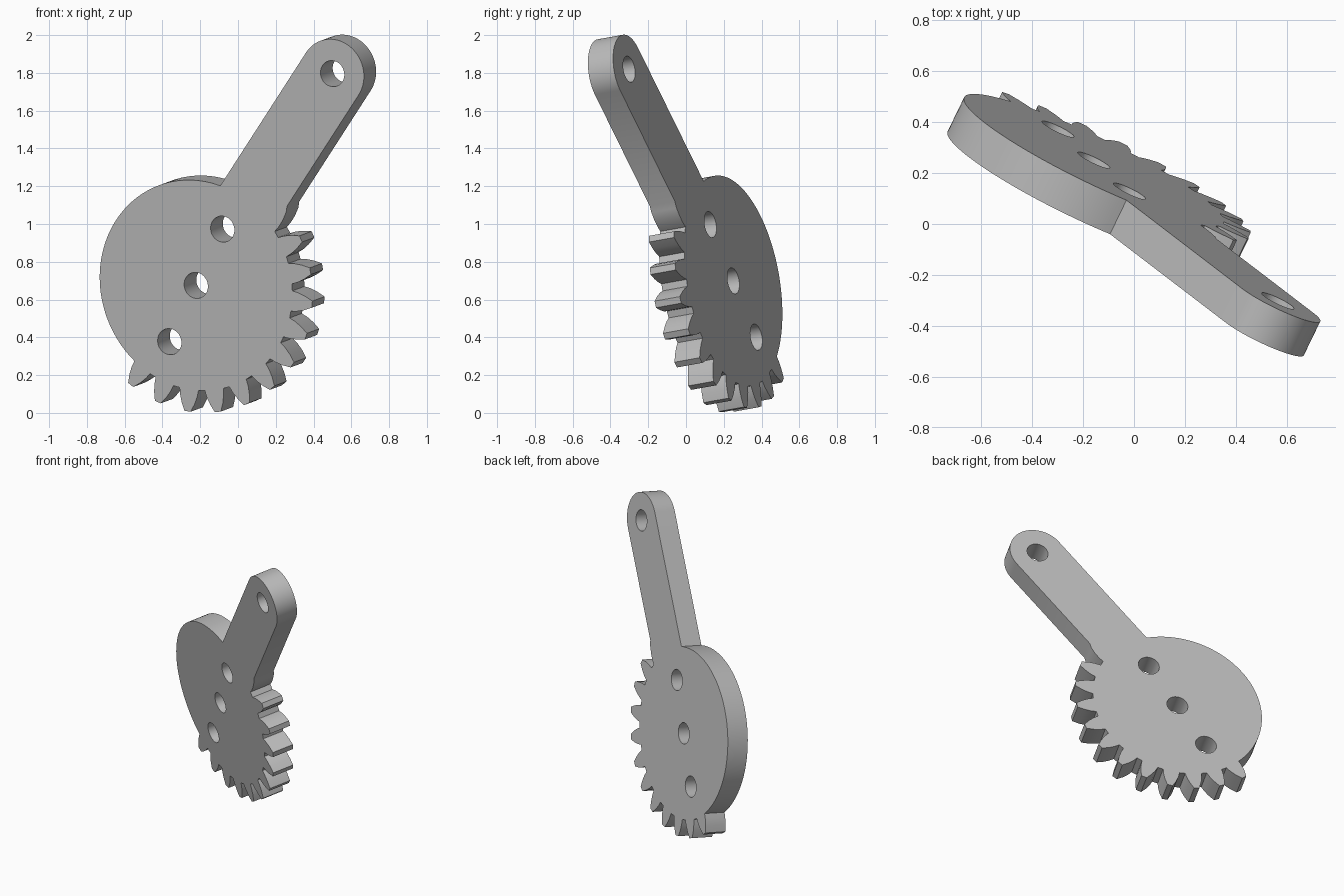
import bpy, bmesh, math
from mathutils import Matrix, Vector

cube = bpy.data.objects.get("Cube")
if cube:
    bpy.data.objects.remove(cube, do_unlink=True)

# Main dimensions
THICK = 0.15
BODY_R = 0.565
ARM_ANGLE = 51.9
ARM_LEN = 1.443
ARM_R = 0.185
HOLE_R = 0.07
FIRST_TOOTH, TOOTH_STEP, TEETH = 231.4, 15, 11
# Tooth flank: (radius, half angle in degrees), root to tip
FLANK = [(BODY_R, 5.6), (0.60, 4.8), (0.64, 3.4), (0.683, 1.5)]


def polar(r, deg, centre=(0, 0)):
    a = math.radians(deg)
    return (centre[0] + r * math.cos(a), centre[1] + r * math.sin(a))


def arc(r, start, end, steps, centre=(0, 0)):
    return [polar(r, start + (end - start) * i / steps, centre) for i in range(steps + 1)]


def tooth_side(angle, side):
    return [polar(r, angle + side * half) for r, half in FLANK]


arm_end = polar(ARM_LEN, ARM_ANGLE)

# Plain round side of the body, starting at the arm's inner corner
corner = ARM_ANGLE + math.degrees(math.asin(ARM_R / BODY_R))
outline = arc(BODY_R, corner, FIRST_TOOTH - FLANK[0][1] - 0.3, 60)

# Gear teeth
for i in range(TEETH):
    angle = FIRST_TOOTH + i * TOOTH_STEP
    outline += tooth_side(angle, -1) + tooth_side(angle, 1)[::-1]

# Half tooth that runs into the arm
outline += tooth_side(FIRST_TOOTH + TEETH * TOOTH_STEP, -1)
arm_side = math.degrees(math.asin(ARM_R / 0.71))
outline.append(polar(0.71, ARM_ANGLE - arm_side))

# Rounded arm end
outline += arc(ARM_R, ARM_ANGLE - 90, ARM_ANGLE + 90, 40, arm_end)

# Round holes: one in the arm, three in a row across the body
hole_centres = [arm_end, (0, 0), polar(0.351, 59.3), polar(0.351, 239.3)]
loops = [outline] + [arc(HOLE_R, 0, 351, 39, c) for c in hole_centres]

# Extruded filled profile
curve = bpy.data.curves.new("gear_lever", "CURVE")
curve.dimensions = "2D"
curve.fill_mode = "BOTH"
curve.extrude = THICK / 2
for pts in loops:
    spline = curve.splines.new("POLY")
    spline.points.add(len(pts) - 1)
    for p, (x, y) in zip(spline.points, pts):
        p.co = (x, y, 0, 1)
    spline.use_cyclic_u = True
lever = bpy.data.objects.new("gear_lever", curve)
bpy.context.collection.objects.link(lever)
bpy.ops.object.select_all(action="DESELECT")
lever.select_set(True)
bpy.context.view_layer.objects.active = lever
bpy.ops.object.convert(target="MESH")
lever = bpy.context.view_layer.objects.active
lever.name = "gear_lever"

# Weld the caps to the rim
bm = bmesh.new()
bm.from_mesh(lever.data)
bmesh.ops.remove_doubles(bm, verts=bm.verts, dist=0.0005)
bmesh.ops.recalc_face_normals(bm, faces=bm.faces)
bm.to_mesh(lever.data)
bm.free()
bpy.ops.object.shade_smooth_by_angle(angle=math.radians(25))

# Tilt the plate into place
front = -Vector((0.485, 1, 0.18)).normalized()
across = Vector((1, -0.485, 0)).normalized()
up = front.cross(across)
pose = Matrix((across, up, front)).transposed().to_4x4()
pose.translation = (-0.19, 0.184, 0.687)
lever.data.transform(pose)

# Plain grey
grey = bpy.data.materials.new("plain_grey")
grey.use_nodes = True
colour = (0.5, 0.5, 0.5, 1)
grey.diffuse_color = colour
grey.node_tree.nodes["Principled BSDF"].inputs["Base Color"].default_value = colour
lever.data.materials.clear()
lever.data.materials.append(grey)
